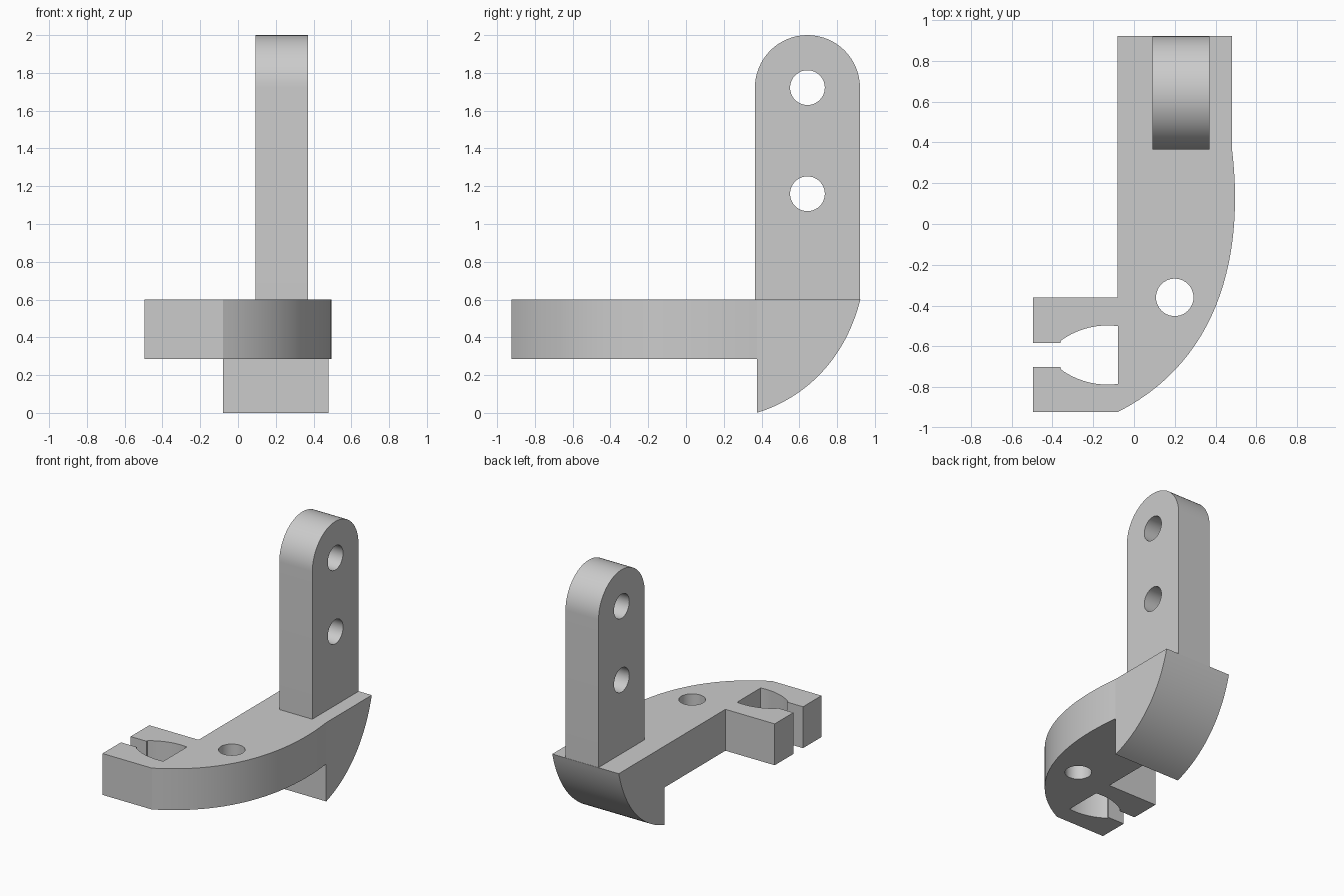
import bpy, bmesh, math
from mathutils import Vector
from mathutils.geometry import interpolate_bezier

if "Cube" in bpy.data.objects:
    bpy.data.objects.remove(bpy.data.objects["Cube"], do_unlink=True)

grey = bpy.data.materials.new("plain grey")
grey.use_nodes = True
COLOUR = (0.6, 0.6, 0.6, 1)
grey.diffuse_color = COLOUR
grey.node_tree.nodes["Principled BSDF"].inputs["Base Color"].default_value = COLOUR


def arc(cx, cy, r, start, end, n):
    """Points on a circular arc, angles in degrees."""
    angles = [math.radians(start + (end - start) * i / n) for i in range(n + 1)]
    return [(cx + r * math.cos(a), cy + r * math.sin(a)) for a in angles]


def bezier(*pts, n=28):
    return [(p.x, p.y) for p in interpolate_bezier(*[Vector(p) for p in pts], n)]


def hole(cx, cy, r):
    return arc(cx, cy, r, 0, 360, 40)[:-1]


def extrude_profile(name, loops, low, high, axis):
    """Fill an outline with holes and extrude it along x or z."""
    bm = bmesh.new()
    for loop in loops:
        vs = [bm.verts.new((low, u, v) if axis == "x" else (u, v, low)) for u, v in loop]
        for a, b in zip(vs, vs[1:] + vs[:1]):
            bm.edges.new((a, b))
    bmesh.ops.triangle_fill(bm, use_beauty=True, edges=bm.edges[:])
    out = bmesh.ops.extrude_face_region(bm, geom=bm.faces[:])
    shift = Vector((high - low, 0, 0)) if axis == "x" else Vector((0, 0, high - low))
    moved = [g for g in out["geom"] if isinstance(g, bmesh.types.BMVert)]
    bmesh.ops.translate(bm, vec=shift, verts=moved)
    bmesh.ops.recalc_face_normals(bm, faces=bm.faces[:])
    mesh = bpy.data.meshes.new(name)
    bm.to_mesh(mesh)
    bm.free()
    obj = bpy.data.objects.new(name, mesh)
    bpy.context.collection.objects.link(obj)
    mesh.materials.append(grey)
    bpy.ops.object.select_all(action="DESELECT")
    obj.select_set(True)
    bpy.context.view_layer.objects.active = obj
    bpy.ops.object.shade_smooth_by_angle(angle=math.radians(25))
    return obj


LEFT, RIGHT = 0.48, -0.08
PLATE_LOW, PLATE_TOP = 0.285, 0.6
SEAM = 0.375

# Arm plate with the open clip at its front right corner
CLIP_Y, CLIP_X, FRONT = -0.643, -0.495, -0.923
jaw = arc(-0.13, CLIP_Y - 0.245, 0.39, 126, 82.5, 14)          # rear jaw, mouth to root
jaw = [(CLIP_X, CLIP_Y + 0.058), (-0.36, CLIP_Y + 0.058)] + jaw
front_jaw = [(x, 2 * CLIP_Y - y) for x, y in reversed(jaw)]
outline = [(RIGHT, SEAM), (RIGHT, -0.36), (CLIP_X, -0.36)] + jaw + front_jaw
outline += [(CLIP_X, FRONT)]
outline += bezier((RIGHT, FRONT), (0.42, -0.67), (0.545, -0.15), (LEFT, SEAM))
extrude_profile("arm_plate", [outline, hole(0.2, -0.36, 0.092)],
                PLATE_LOW, PLATE_TOP, "z")

# Rear hook with its curved back
hook = [(SEAM, PLATE_TOP)]
hook += bezier((0.923, PLATE_TOP), (0.85, 0.31), (0.66, 0.09), (SEAM, 0))
extrude_profile("rear_hook", [hook], RIGHT, LEFT, "x")

# Upright tab with a round top and two holes
MID, R, TOP = 0.643, 0.278, 1.722
tab = [(MID - R, PLATE_TOP), (MID + R, PLATE_TOP)] + arc(MID, TOP, R, 0, 180, 32)
extrude_profile("upright_tab", [tab, hole(MID, TOP, 0.092), hole(MID, 1.16, 0.092)],
                0.092, 0.37, "x")
